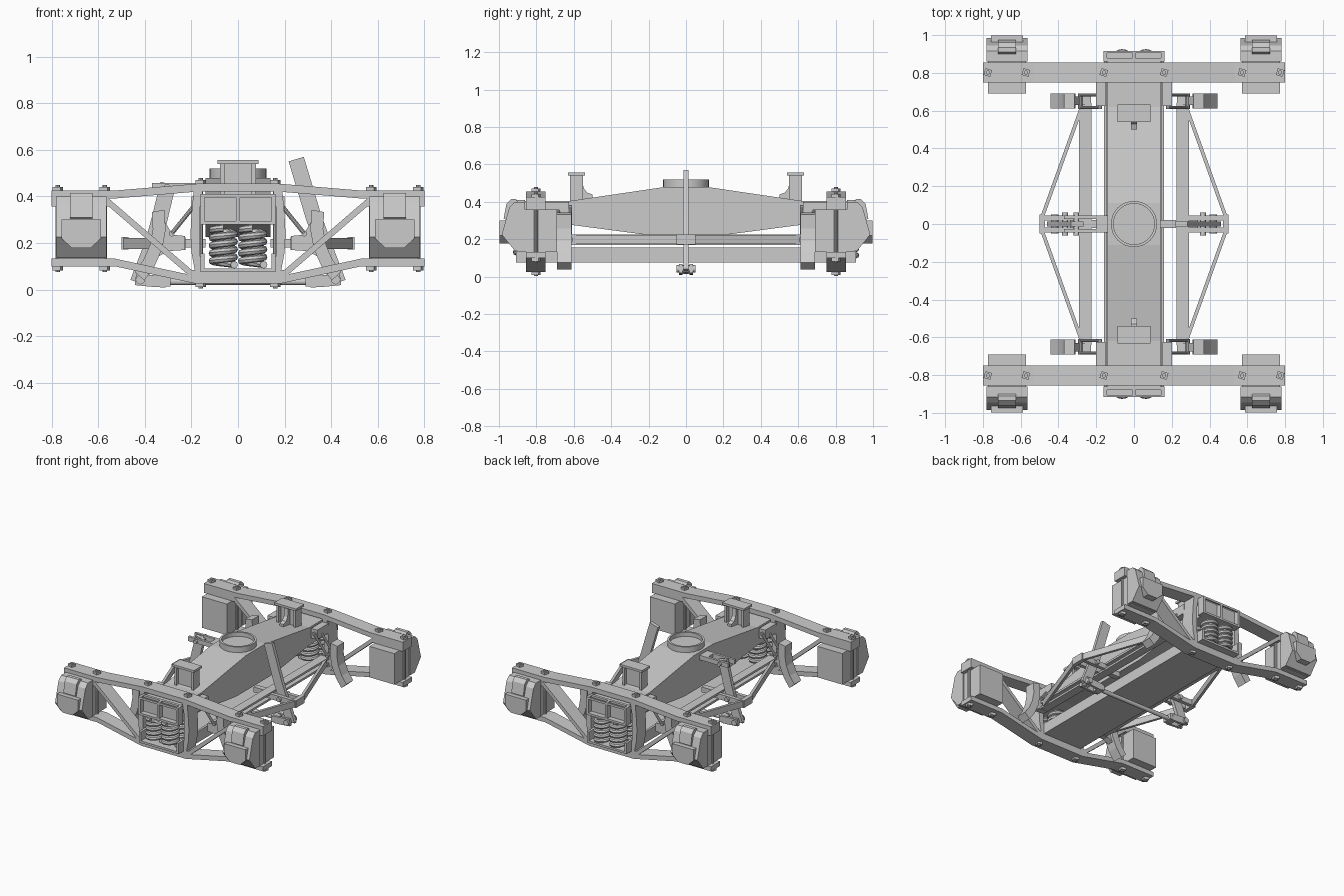
import bpy, bmesh, math
from mathutils import Vector, Matrix

if "Cube" in bpy.data.objects:
    bpy.data.objects.remove(bpy.data.objects["Cube"])

def finish(name, bm, smooth=False):
    bmesh.ops.recalc_face_normals(bm, faces=bm.faces)
    me = bpy.data.meshes.new(name)
    bm.to_mesh(me)
    bm.free()
    ob = bpy.data.objects.new(name, me)
    bpy.context.collection.objects.link(ob)
    if smooth:
        bpy.ops.object.select_all(action='DESELECT')
        ob.select_set(True)
        bpy.context.view_layer.objects.active = ob
        bpy.ops.object.shade_smooth_by_angle(angle=math.radians(35))
    return ob

def prism(name, pts, axis, a, b):
    """Extrude a 2D outline: (x,z) along y, (y,z) along x, or (x,y) along z."""
    put = {'y': lambda p, t: (p[0], t, p[1]),
           'x': lambda p, t: (t, p[0], p[1]),
           'z': lambda p, t: (p[0], p[1], t)}[axis]
    bm = bmesh.new()
    v0 = [bm.verts.new(put(p, a)) for p in pts]
    v1 = [bm.verts.new(put(p, b)) for p in pts]
    bm.faces.new(v0)
    bm.faces.new(v1)
    n = len(pts)
    for i in range(n):
        bm.faces.new((v0[i], v0[(i + 1) % n], v1[(i + 1) % n], v1[i]))
    return finish(name, bm)

def box(name, x0, x1, y0, y1, z0, z1):
    return prism(name, [(x0, y0), (x1, y0), (x1, y1), (x0, y1)], 'z', z0, z1)

def rod(name, p, q, r, sides=12, spin=0.0):
    p, q = Vector(p), Vector(q)
    d = q - p
    m = Matrix.Translation((p + q) / 2) @ d.to_track_quat('Z', 'Y').to_matrix().to_4x4() @ Matrix.Rotation(spin, 4, 'Z')
    bm = bmesh.new()
    bmesh.ops.create_cone(bm, cap_ends=True, segments=sides, radius1=r, radius2=r, depth=d.length, matrix=m)
    return finish(name, bm, sides > 8)

def ribbon(name, half, t, y0, y1):
    """Symmetric bent flat bar; half = top-edge points from centre outward."""
    top = [(-x, z) for x, z in reversed(half)] + half
    return prism(name, top + [(x, z - t) for x, z in reversed(top)], 'y', y0, y1)

def strap(name, pts, w, y0, y1):
    """Flat lever of width w along an x-z path."""
    L, R = [], []
    for i, p in enumerate(pts):
        d = Vector(pts[min(i + 1, len(pts) - 1)]) - Vector(pts[max(i - 1, 0)])
        n = Vector((-d.y, d.x)).normalized() * w / 2
        L.append(tuple(Vector(p) + n))
        R.append(tuple(Vector(p) - n))
    return prism(name, L + R[::-1], 'y', y0, y1)

# spring mesh, shared by all coils
def coil_mesh(z0, z1, R, r, turns):
    bm = bmesh.new()
    rings, n, k = [], int(turns * 20), 8
    for i in range(n + 1):
        a = 2 * math.pi * turns * i / n
        zc = z0 + r + (z1 - z0 - 2 * r) * i / n
        rings.append([bm.verts.new(((R + r * math.cos(b)) * math.cos(a), (R + r * math.cos(b)) * math.sin(a),
                                    zc + r * math.sin(b))) for b in [2 * math.pi * j / k for j in range(k)]])
    for A, B in zip(rings, rings[1:]):
        for j in range(k):
            bm.faces.new((A[j], A[(j + 1) % k], B[(j + 1) % k], B[j]))
    bm.faces.new(rings[0])
    bm.faces.new(rings[-1])
    ob = finish("spring_coil", bm, True)
    me = ob.data
    bpy.data.objects.remove(ob)
    return me
coil = coil_mesh(0.09, 0.28, 0.047, 0.016, 4.75)

# bolster with centre plate
half = [(0.11, 0.48), (0.62, 0.405), (0.88, 0.405), (0.88, 0.28), (0.6, 0.275), (0.22, 0.225)]
prism("bolster", half + [(-y, z) for y, z in reversed(half)], 'x', -0.14, 0.14)
bm = bmesh.new()
prof = [(0.0, 0.49), (0.108, 0.49), (0.108, 0.52), (0.122, 0.52), (0.122, 0.46), (0.0, 0.46)]
bmesh.ops.spin(bm, geom=(lambda vs: vs + [bm.edges.new((vs[i], vs[i + 1])) for i in range(5)])(
    [bm.verts.new((r, 0, z)) for r, z in prof]), axis=(0, 0, 1), cent=(0, 0, 0), steps=32, angle=2 * math.pi)
bmesh.ops.remove_doubles(bm, verts=bm.verts, dist=1e-5)
finish("centre_plate", bm, True)

# spring plank channel
prism("spring_plank", [(-0.16, 0.155), (-0.16, 0.075), (0.16, 0.075), (0.16, 0.155),
                       (0.143, 0.155), (0.143, 0.09), (-0.143, 0.09), (-0.143, 0.155)], 'y', -0.91, 0.91)

for s in (-1, 1):
    ya, yb = s * 0.75, s * 0.855
    # arch bars
    ribbon("top_arch_bar", [(0.17, 0.455), (0.53, 0.425), (0.8, 0.425)], 0.034, ya, yb)
    ribbon("diagonal_arch_bar", [(0.17, 0.08), (0.20, 0.085), (0.555, 0.391), (0.8, 0.391)], 0.034, ya, yb)
    ribbon("tie_bar", [(0.18, 0.058), (0.53, 0.133), (0.8, 0.133)], 0.033, ya, yb)
    # bolster end pockets
    box("pocket_shelf", -0.16, 0.16, s * 0.86, s * 0.917, 0.28, 0.295)
    box("pocket_back", -0.16, 0.16, s * 0.86, s * 0.88, 0.28, 0.41)
    box("pocket_rim", -0.16, 0.16, s * 0.905, s * 0.917, 0.395, 0.41)
    for x in (-0.152, 0, 0.152):
        box("pocket_rib", x - 0.009, x + 0.009, s * 0.86, s * 0.917, 0.28, 0.41)
    # side bearing pedestal
    box("side_bearing_plate", -0.088, 0.088, s * 0.54, s * 0.632, 0.54, 0.556)
    box("side_bearing_post", -0.077, 0.077, s * 0.575, s * 0.597, 0.40, 0.54)
    for x in (-0.068, 0.068):
        box("side_bearing_web", x - 0.009, x + 0.009, s * 0.55, s * 0.62, 0.40, 0.54)
    prism("side_bearing_gusset", [(s * y, z) for y, z in [(0.58, 0.53), (0.555, 0.53), (0.548, 0.475),
          (0.53, 0.45), (0.50, 0.44), (0.50, 0.40), (0.58, 0.40)]], 'x', -0.015, 0.015)
    # springs, two by two
    for x in (-0.063, 0.063):
        for y in (0.737, 0.863):
            o = bpy.data.objects.new("spring", coil)
            o.location = (x, s * y, 0)
            bpy.context.collection.objects.link(o)
    for m in (-1, 1):
        # column between bars
        prism("bolster_column", [(m * x, z) for x, z in [(0.15, 0.43), (0.19, 0.43), (0.20, 0.32), (0.204, 0.24),
              (0.20, 0.16), (0.183, 0.07), (0.15, 0.07), (0.165, 0.16), (0.165, 0.34)]], 'y', ya, yb)
        # frame bolts with square nuts
        for x, z0, z1 in ((0.16, 0.028, 0.453), (0.572, 0.1, 0.423), (0.774, 0.1, 0.423)):
            c = (m * x, s * 0.802)
            rod("frame_bolt", (*c, z0 - 0.024), (*c, z1 + 0.026), 0.011, 10)
            rod("bolt_nut", (*c, z1), (*c, z1 + 0.018), 0.026, 4, 0.5)
            rod("bolt_nut", (*c, z0 - 0.018), (*c, z0), 0.026, 4, 0.5)
        # axle box: body, flared front, hinged lid
        X = m * 0.673
        box("axle_box", X - 0.1, X + 0.1, s * 0.69, s * 0.90, 0.133, 0.358)
        prism("axle_box_front", [(s * y, z) for y, z in [(0.86, 0.40), (0.915, 0.40), (0.945, 0.37), (0.985, 0.225),
              (0.915, 0.138), (0.86, 0.138)]], 'x', X - 0.108, X + 0.108)
        prism("axle_box_lid", [(s * y, z) for y, z in [(0.90, 0.40), (0.91, 0.415), (0.935, 0.415), (0.96, 0.39),
              (0.975, 0.31), (0.955, 0.30), (0.93, 0.36)]], 'x', X - 0.048, X + 0.048)
        prism("lid_apron", [(X + x, z) for x, z in [(-0.085, 0.30), (0.085, 0.30), (0.085, 0.22), (0.04, 0.178),
              (-0.04, 0.178), (-0.085, 0.22)]], 'y', s * 0.94, s * 0.997)
        # brake shoe, curved to the missing wheel
        arc = [math.radians(a) for a in (-42, -30, -17, -4, 10)]
        prism("brake_shoe", [(m * (0.67 - 0.305 * math.cos(a)), 0.28 + 0.305 * math.sin(a)) for a in arc] +
              [(m * (0.67 - 0.36 * math.cos(a)), 0.28 + 0.36 * math.sin(a)) for a in arc[::-1]],
              'y', s * 0.612, s * 0.69)
        prism("brake_head", [(m * x, z) for x, z in [(0.34, 0.32), (0.325, 0.31), (0.28, 0.235), (0.228, 0.23),
              (0.228, 0.17), (0.30, 0.165), (0.345, 0.14)]], 'y', s * 0.63, s * 0.675)
        # hanger link and bracket
        box("hanger_bracket", m * 0.15, m * 0.20, s * 0.625, s * 0.76, 0.33, 0.40)
        for y in (0.617, 0.683):
            rod("brake_hanger", (m * 0.18, s * y, 0.37), (m * 0.285, s * y, 0.24), 0.009, 10)
        for x, z in ((0.18, 0.37), (0.285, 0.24)):
            rod("hanger_pin", (m * x, s * 0.61, z), (m * x, s * 0.69, z), 0.012, 10)
        # brake beam tension bar
        prism("beam_tension_bar", [(m * 0.27, s * 0.61), (m * 0.29, s * 0.61), (m * 0.495, s * 0.04),
              (m * 0.495, s * 0.015), (m * 0.475, s * 0.015), (m * 0.475, s * 0.04)], 'z', 0.175, 0.222)

for m in (-1, 1):
    # brake beam: channel and centre strut
    prism("brake_beam", [(m * x, z) for x, z in [(0.226, 0.225), (0.29, 0.225), (0.29, 0.21), (0.242, 0.21),
          (0.242, 0.185), (0.29, 0.185), (0.29, 0.17), (0.226, 0.17)]], 'y', -0.64, 0.64)
    for y in (-0.032, 0.032):
        box("beam_strut", m * 0.24, m * 0.49, y - 0.013, y + 0.013, 0.18, 0.218)
    box("strut_end", m * 0.47, m * 0.50, -0.05, 0.05, 0.172, 0.225)
    box("strut_root", m * 0.14, m * 0.24, -0.02, 0.02, 0.18, 0.218)
    rod("lever_pin", (m * 0.365, -0.062, 0.2), (m * 0.365, 0.062, 0.2), 0.016)
    # bottom rod jaws
    for y in (-0.028, 0.028):
        strap("rod_jaw", [(m * 0.31, 0.034), (m * 0.36, 0.036), (m * 0.44, 0.044)], 0.05, y - 0.009, y + 0.009)
    box("jaw_root", m * 0.29, m * 0.34, -0.036, 0.036, 0.014, 0.054)
    rod("jaw_pin", (m * 0.42, -0.05, 0.042), (m * 0.42, 0.05, 0.042), 0.02)
rod("bottom_rod", (-0.32, 0, 0.034), (0.32, 0, 0.034), 0.015)

# live lever (tall) and dead lever (short)
strap("live_lever", [(0.25, 0.56), (0.325, 0.31), (0.365, 0.2), (0.43, 0.03)], 0.068, -0.013, 0.013)
strap("dead_lever", [(-0.30, 0.455), (-0.335, 0.31), (-0.365, 0.2), (-0.43, 0.03)], 0.068, -0.013, 0.013)

# dead lever guide
for y in (-0.036, 0.036):
    box("lever_guide", -0.37, -0.15, y - 0.009, y + 0.009, 0.425, 0.458)
box("guide_root", -0.20, -0.12, -0.045, 0.045, 0.425, 0.458)
rod("guide_pin", (-0.305, -0.062, 0.44), (-0.305, 0.062, 0.44), 0.014)
